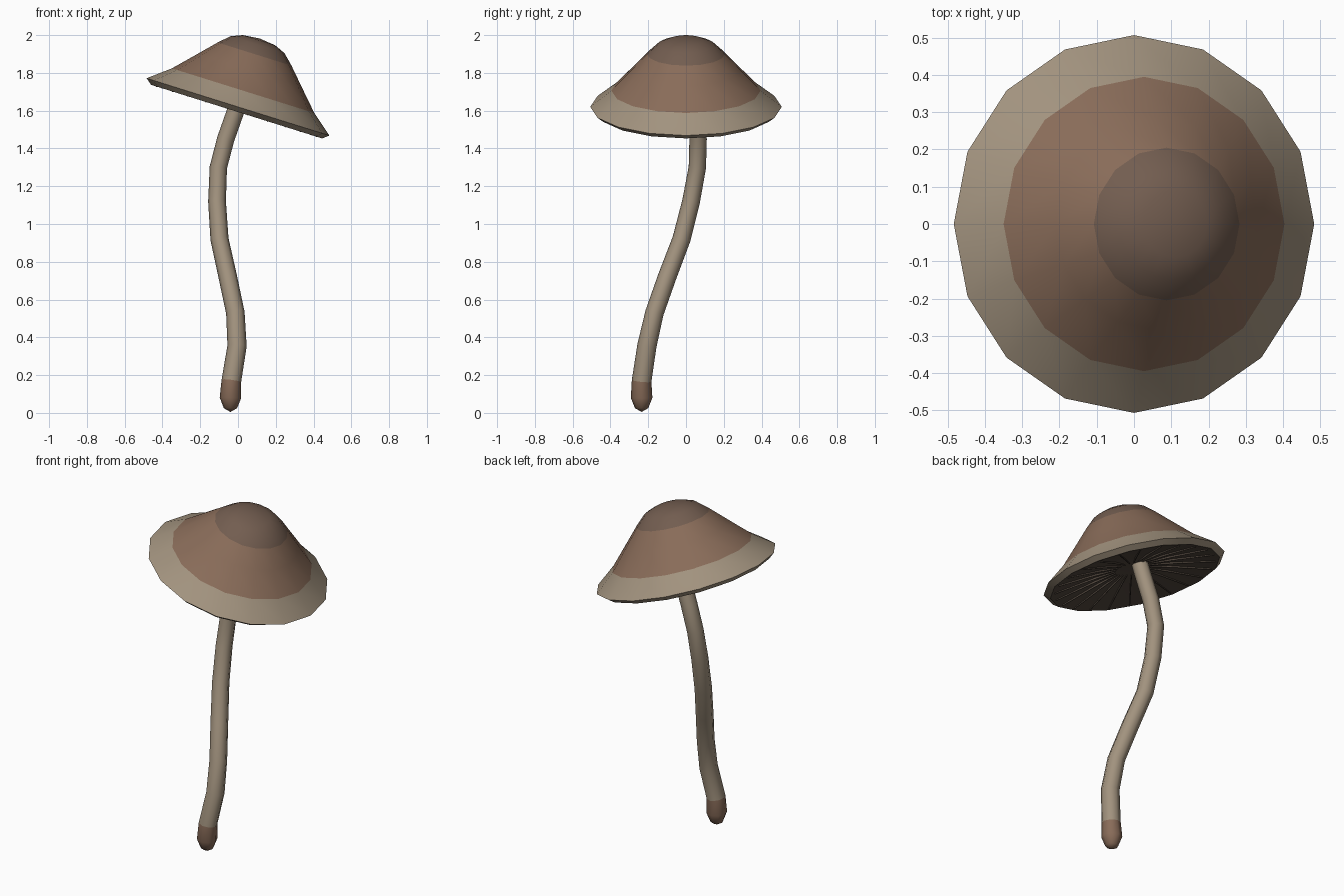
import bpy, bmesh
from math import sin, cos, pi, radians
from mathutils import Vector, Matrix

if "Cube" in bpy.data.objects:
    bpy.data.objects.remove(bpy.data.objects["Cube"])

TILT = Matrix.Translation((0, 0, 1.62)) @ Matrix.Rotation(radians(17.4), 4, 'Y')


def material(name, r, g, b):
    m = bpy.data.materials.new(name)
    m.diffuse_color = (r, g, b, 1)
    m.use_nodes = True
    m.node_tree.nodes["Principled BSDF"].inputs["Base Color"].default_value = m.diffuse_color
    return m


def finish(name, bm, mats, angle=50):
    bmesh.ops.recalc_face_normals(bm, faces=bm.faces)
    me = bpy.data.meshes.new(name)
    bm.to_mesh(me)
    bm.free()
    ob = bpy.data.objects.new(name, me)
    bpy.context.collection.objects.link(ob)
    for m in mats:
        me.materials.append(m)
    bpy.ops.object.select_all(action='DESELECT')
    ob.select_set(True)
    bpy.context.view_layer.objects.active = ob
    bpy.ops.object.shade_smooth_by_angle(angle=radians(angle))
    return ob


def skin(bm, rings, bands):
    """Bridge rings of equal size, fanning to single-vertex ends."""
    for a, b, mi in zip(rings, rings[1:], bands):
        n = max(len(a), len(b))
        for i in range(n):
            j = (i + 1) % n
            if len(a) == 1:
                vs = (a[0], b[i], b[j])
            elif len(b) == 1:
                vs = (a[i], a[j], b[0])
            else:
                vs = (a[i], a[j], b[j], b[i])
            bm.faces.new(vs).material_index = mi


crown = material("crown_brown", 0.17, 0.11, 0.08)
tan = material("warm_brown", 0.25, 0.15, 0.10)
pale = material("pale_tan", 0.36, 0.29, 0.21)
dark = material("gill_brown", 0.08, 0.06, 0.045)

# Cap: lathed profile (radius, height), tilted to the right
profile = [(0, .38), (.09, .37), (.15, .345), (.205, .293), (.285, .207),
           (.395, .09), (.507, .0), (.475, -.026),
           (.40, -.012), (.22, .02), (0, .04)]
bm = bmesh.new()
rings = []
for r, h in profile:
    n = 16 if r else 1
    rings.append([bm.verts.new((r * cos(2 * pi * i / n), r * sin(2 * pi * i / n), h))
                  for i in range(n)])
skin(bm, rings, [0, 0, 0, 1, 1, 2, 2, 3, 3, 3])
bm.transform(TILT)
finish("cap", bm, [crown, tan, pale, dark])

# Gills: thin low radial blades under the cap
bm = bmesh.new()
for k in range(24):
    spin = Matrix.Rotation(2 * pi * (k + .5) / 24, 4, 'Z')
    sides = []
    for y in (-.002, .002):
        sides.append([bm.verts.new(spin @ Vector((x, y, z))) for x, z in
                      ((.10, .04), (.45, -.01), (.45, -.028), (.25, .005), (.10, .026))])
    bm.faces.new(sides[0])
    bm.faces.new(sides[1])
    for i in range(5):
        j = (i + 1) % 5
        bm.faces.new((sides[0][i], sides[0][j], sides[1][j], sides[1][i]))
bm.transform(TILT)
finish("gills", bm, [dark], 30)

# Stem: eight-sided tube along a curved path (x, y, z, radius)
path = [(-.04, -.235, .005, 0), (-.04, -.235, .025, .035), (-.04, -.235, .08, .057),
        (-.035, -.235, .17, .052), (-.005, -.207, .355, .051), (-.014, -.167, .53, .049),
        (-.054, -.10, .72, .049), (-.098, -.024, .92, .048), (-.111, .027, 1.12, .047),
        (-.104, .06, 1.30, .046), (-.065, .064, 1.45, .046), (-.012, .058, 1.60, .046),
        (.015, .05, 1.70, .046), (.015, .05, 1.70, 0)]
bm = bmesh.new()
rings = []
for k, (x, y, z, r) in enumerate(path):
    c = Vector((x, y, z))
    if not r:
        rings.append([bm.verts.new(c)])
        continue
    t = (Vector(path[min(k + 1, 12)][:3]) - Vector(path[k - 1][:3])).normalized()
    q = Vector((0, 0, 1)).rotation_difference(t)
    rings.append([bm.verts.new(c + q @ Vector((r * cos(pi * i / 4), r * sin(pi * i / 4), 0)))
                  for i in range(8)])
skin(bm, rings, [0, 0, 0] + [1] * 10)
finish("stem", bm, [tan, pale], 60)
